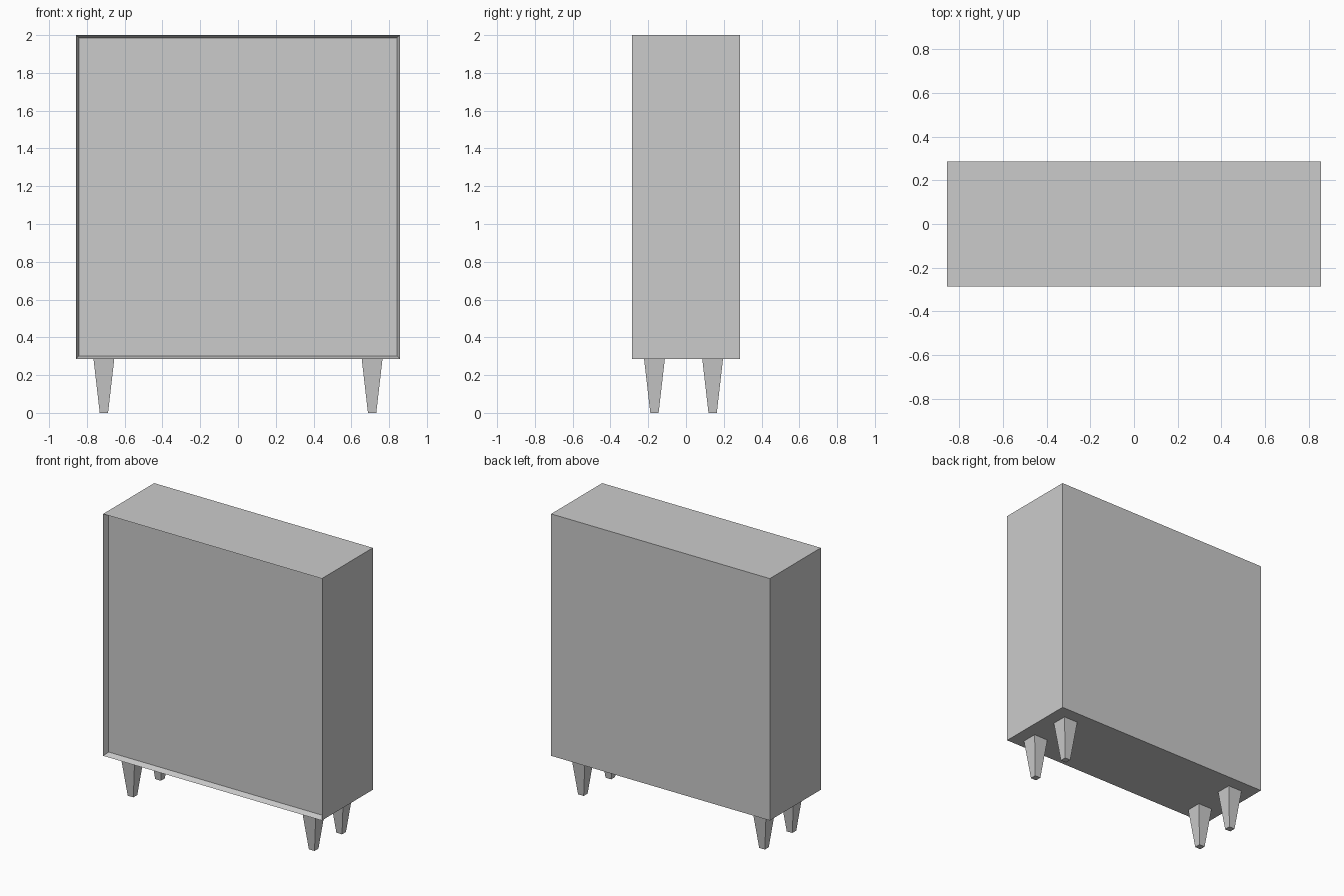
import bpy, bmesh
from mathutils import Vector

if "Cube" in bpy.data.objects:
    bpy.data.objects.remove(bpy.data.objects["Cube"])

grey = bpy.data.materials.new("plain_grey")
grey.use_nodes = True
grey.diffuse_color = (0.6, 0.6, 0.6, 1)
grey.node_tree.nodes["Principled BSDF"].inputs["Base Color"].default_value = grey.diffuse_color


def add_box(name, size, centre, shape=None):
    """Flat-faced box; shape edits the bmesh before it is stored."""
    bm = bmesh.new()
    bmesh.ops.create_cube(bm, size=1)
    bmesh.ops.scale(bm, vec=size, verts=bm.verts)
    if shape:
        shape(bm)
    mesh = bpy.data.meshes.new(name)
    bm.to_mesh(mesh)
    bm.free()
    mesh.materials.append(grey)
    obj = bpy.data.objects.new(name, mesh)
    obj.location = centre
    bpy.context.collection.objects.link(obj)
    return obj


def recess_front(bm):
    front = [f for f in bm.faces if f.normal.y < -0.9]
    bmesh.ops.inset_region(bm, faces=front, thickness=0.022)
    bmesh.ops.translate(bm, vec=Vector((0, 0.04, 0)), verts=front[0].verts)


def taper_down(bm):
    low = [v for v in bm.verts if v.co.z < 0]
    bmesh.ops.scale(bm, vec=(0.4, 0.4, 1), verts=low)


# Cabinet with a thin rim around the sunken front panel
add_box("cabinet_body", (1.714, 0.571, 1.714), (0, 0, 1.143), recess_front)

# Four square tapered legs, the rear pair set further in
for side, x in (("left", 0.71), ("right", -0.71)):
    for end, y in (("front", -0.167), ("back", 0.141)):
        add_box(f"{end}_{side}_leg", (0.11, 0.11, 0.286), (x, y, 0.143), taper_down)
